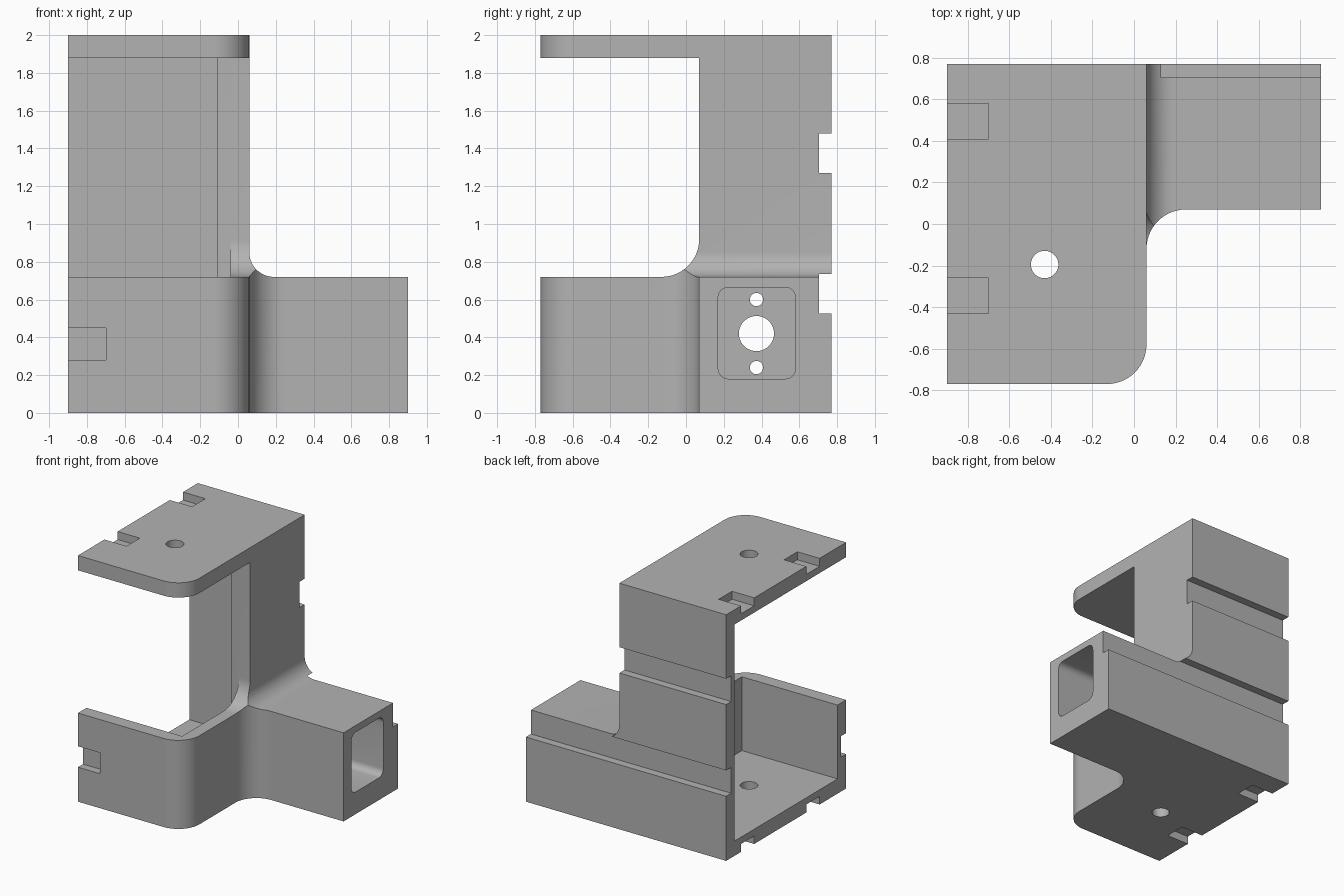
import bpy, bmesh, math
from mathutils import Vector

if "Cube" in bpy.data.objects:
    bpy.data.objects.remove(bpy.data.objects["Cube"])

grey = bpy.data.materials.new("plain_grey")
grey.use_nodes = True
grey.diffuse_color = (0.45, 0.45, 0.45, 1)
grey.node_tree.nodes["Principled BSDF"].inputs["Base Color"].default_value = (0.45, 0.45, 0.45, 1)


def arc(cu, cv, r, start, end, steps=14):
    """Points on an arc, angles in degrees."""
    angles = [math.radians(start + (end - start) * i / steps) for i in range(steps + 1)]
    return [(cu + r * math.cos(a), cv + r * math.sin(a)) for a in angles]


def circle(cu, cv, r):
    return arc(cu, cv, r, 0, 360, 40)[:-1]


def prism(name, axis, profile, low, high):
    """Extrude a 2D profile along an axis; profile uses the other two axes in order."""
    place = {"x": lambda u, v, d: (d, u, v),
             "y": lambda u, v, d: (u, d, v),
             "z": lambda u, v, d: (u, v, d)}[axis]
    bm = bmesh.new()
    face = bm.faces.new([bm.verts.new(place(u, v, low)) for u, v in profile])
    new = bmesh.ops.extrude_face_region(bm, geom=[face])["geom"]
    shift = Vector(place(0, 0, high - low))
    bmesh.ops.translate(bm, vec=shift, verts=[g for g in new if isinstance(g, bmesh.types.BMVert)])
    bmesh.ops.recalc_face_normals(bm, faces=bm.faces)
    mesh = bpy.data.meshes.new(name)
    bm.to_mesh(mesh)
    bm.free()
    mesh.materials.append(grey)
    obj = bpy.data.objects.new(name, mesh)
    bpy.context.collection.objects.link(obj)
    return obj


def box(name, x0, x1, y0, y1, z0, z1):
    return prism(name, "z", [(x0, y0), (x1, y0), (x1, y1), (x0, y1)], z0, z1)


def combine(target, tool, operation="DIFFERENCE"):
    """Apply a boolean and discard its tool."""
    mod = target.modifiers.new("cut", "BOOLEAN")
    mod.object, mod.operation, mod.solver = tool, operation, "EXACT"
    bpy.ops.object.select_all(action="DESELECT")
    bpy.context.view_layer.objects.active = target
    target.select_set(True)
    bpy.ops.object.modifier_apply(modifier=mod.name)
    bpy.data.objects.remove(tool)


LEFT, SIDE, ARM_END = -0.9, 0.06, 0.9
FRONT, STEP, BACK = -0.77, 0.07, 0.77
ARM_TOP, TOP, WALL, NOTCH = 0.72, 2.0, 0.12, 0.065

# Side outline: window with a filleted sill, two grooves in the back
side = [(-1, 0), (BACK, 0)]
for z0, z1 in ((0.525, 0.735), (1.27, 1.48)):
    side += [(BACK, z0), (BACK - NOTCH, z0), (BACK - NOTCH, z1), (BACK, z1)]
side += [(BACK, TOP), (-1, TOP), (-1, TOP - WALL), (STEP, TOP - WALL)]
side += arc(STEP - 0.2, ARM_TOP + 0.2, 0.2, 0, -90) + [(-1, ARM_TOP)]
bracket = prism("bracket_body", "x", side, -1, 1)

# Plan outline: rounded front corner and fillet into the arm
plan = [(LEFT, FRONT)] + arc(SIDE - 0.19, FRONT + 0.19, 0.19, -90, 0)
plan += arc(SIDE + 0.19, STEP - 0.19, 0.19, 180, 90)
plan += [(ARM_END, STEP), (ARM_END, 1), (LEFT, 1)]
combine(bracket, prism("plan_tool", "z", plan, -1, 3), "INTERSECT")

# Front outline: upright and arm joined by a fillet
front = [(-1, -1), (1, -1), (1, ARM_TOP)]
front += arc(SIDE + 0.13, ARM_TOP + 0.13, 0.13, -90, -180) + [(SIDE, 3), (-1, 3)]
combine(bracket, prism("front_tool", "y", front, -1, 1), "INTERSECT")

# Hollow interior, open on one side
cavity = [(-1, -0.66), (-0.04, -0.66), (-0.04, STEP), (-0.11, STEP), (-0.11, 0.66), (-1, 0.66)]
combine(bracket, prism("cavity_tool", "z", cavity, WALL, TOP - WALL))

# Pocket in the arm with three holes through its end wall
y0, y1, z0, z1, r = 0.17, 0.58, 0.18, 0.665, 0.055
pocket = arc(y1 - r, z0 + r, r, -90, 0, 6) + arc(y1 - r, z1 - r, r, 0, 90, 6)
pocket += arc(y0 + r, z1 - r, r, 90, 180, 6) + arc(y0 + r, z0 + r, r, 180, 270, 6)
combine(bracket, prism("pocket_tool", "x", pocket, 0.0, 1))
for z, radius in ((0.42, 0.093), (0.6, 0.035), (0.24, 0.035)):
    combine(bracket, prism("hole_tool", "x", circle(0.373, z, radius), -0.5, 0.3))

# Vertical hole through top plate and floor
combine(bracket, prism("pin_tool", "z", circle(-0.43, -0.195, 0.066), -1, 3))

# Shallow notches along the open edge
for y0, y1 in ((0.41, 0.58), (-0.43, -0.26)):
    combine(bracket, box("top_notch", -1, -0.7, y0, y1, TOP - NOTCH, 3))
    combine(bracket, box("floor_notch", -1, -0.7, y0, y1, -1, NOTCH))
combine(bracket, box("front_notch", -1, -0.7, -1, FRONT + NOTCH, 0.28, 0.45))

bpy.ops.object.shade_smooth_by_angle(angle=math.radians(30))
